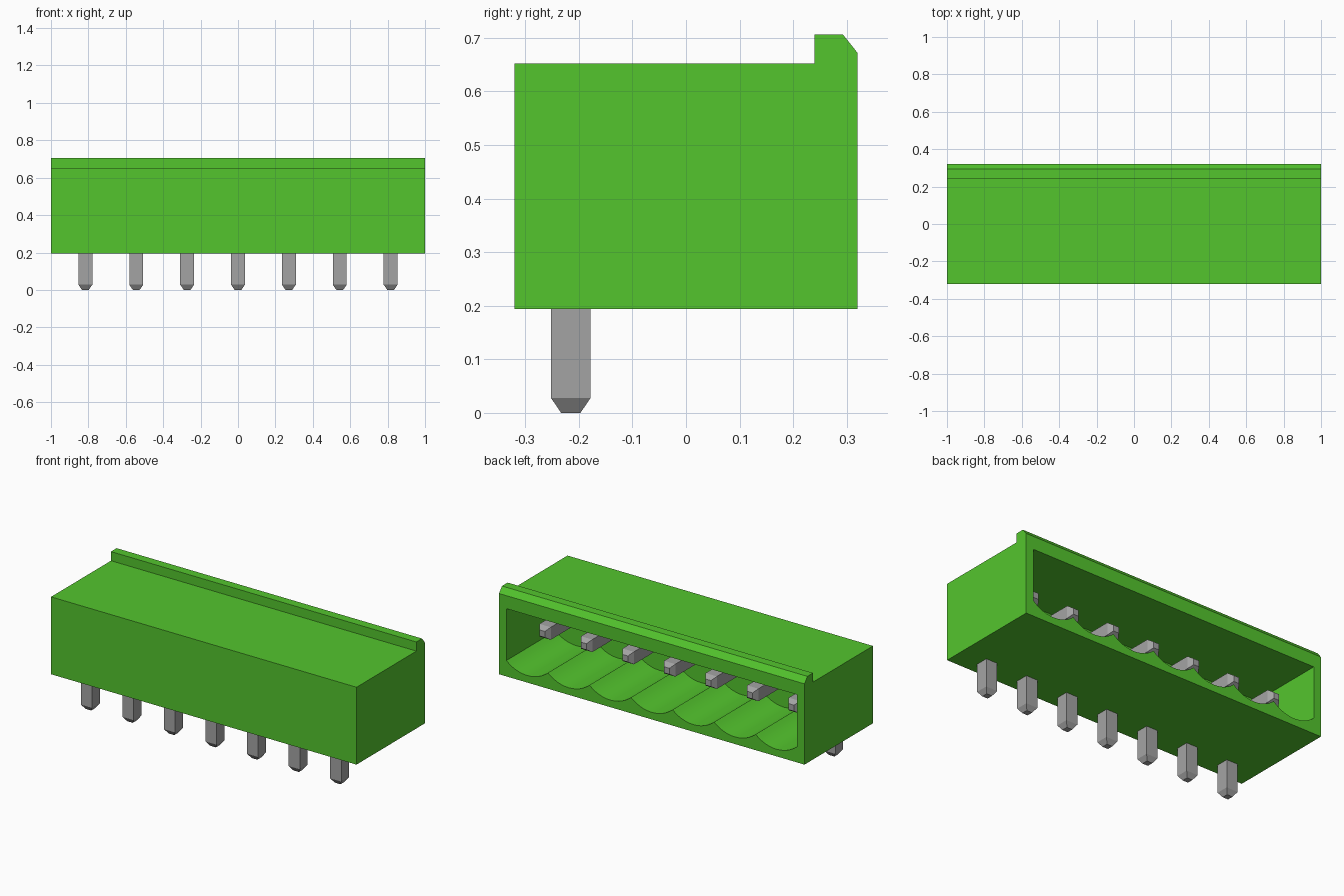
import bpy, bmesh, math
from mathutils import Vector

if "Cube" in bpy.data.objects:
    bpy.data.objects.remove(bpy.data.objects["Cube"], do_unlink=True)

PITCH, COUNT = 0.272, 7
PIN_Y, PIN_Z, HALF = -0.215, 0.43, 0.037
PIN_X = [(i - (COUNT - 1) / 2) * PITCH for i in range(COUNT)]


def material(name, color):
    m = bpy.data.materials.new(name)
    m.use_nodes = True
    m.diffuse_color = color
    m.node_tree.nodes["Principled BSDF"].inputs["Base Color"].default_value = color
    return m


def make_object(name, bm, mat):
    bmesh.ops.recalc_face_normals(bm, faces=bm.faces)
    mesh = bpy.data.meshes.new(name)
    bm.to_mesh(mesh)
    bm.free()
    mesh.materials.append(mat)
    obj = bpy.data.objects.new(name, mesh)
    bpy.context.collection.objects.link(obj)
    return obj


def extrude_profile(name, points, offset, mat):
    bm = bmesh.new()
    face = bm.faces.new([bm.verts.new(p) for p in points])
    new = bmesh.ops.extrude_face_region(bm, geom=[face])["geom"]
    bmesh.ops.translate(bm, vec=offset,
                        verts=[v for v in new if isinstance(v, bmesh.types.BMVert)])
    return make_object(name, bm, mat)


green = material("green plastic", (0.088, 0.56, 0.027, 1))
grey = material("grey metal", (0.37, 0.37, 0.37, 1))

# Housing: side profile with a chamfered lip along the back
side = [(-0.32, 0.194), (0.32, 0.194), (0.32, 0.672), (0.293, 0.706),
        (0.24, 0.706), (0.24, 0.652), (-0.32, 0.652)]
housing = extrude_profile("housing", [(-1, y, z) for y, z in side], (2, 0, 0), green)

# Socket opening with one scalloped groove under each pin
EDGE_Z, GROOVE_DEPTH, TOP_Z, STEPS = 0.288, 0.052, 0.595, 12
half = PITCH / 2
radius = (half ** 2 + GROOVE_DEPTH ** 2) / (2 * GROOVE_DEPTH)
sweep = math.asin(half / radius)
outline = [(PIN_X[0] - half, EDGE_Z)]
for x in PIN_X:
    for s in range(1, STEPS + 1):
        a = sweep * (2 * s / STEPS - 1)
        outline.append((x + radius * math.sin(a),
                        EDGE_Z - GROOVE_DEPTH + radius * (1 - math.cos(a))))
outline += [(PIN_X[-1] + half, TOP_Z), (PIN_X[0] - half, TOP_Z)]
cutter = extrude_profile("socket_cutter", [(x, -0.14, z) for x, z in outline],
                         (0, 0.6, 0), green)
cutter.hide_render = True

bpy.context.view_layer.objects.active = housing
housing.select_set(True)
cut = housing.modifiers.new("socket", "BOOLEAN")
cut.operation, cut.solver, cut.object = "DIFFERENCE", "EXACT", cutter
bpy.ops.object.modifier_apply(modifier=cut.name)
bpy.data.objects.remove(cutter, do_unlink=True)
bpy.ops.object.shade_smooth_by_angle(angle=math.radians(30))

# Bent square pins with tapered ends: centre y, z, half width, ring normal side
TIP = 0.018
path = [(PIN_Y, 0, TIP, Vector((0, 1, 0))),
        (PIN_Y, 0.028, HALF, Vector((0, 1, 0))),
        (PIN_Y, PIN_Z, HALF, Vector((0, 1, -1))),
        (0.152, PIN_Z, HALF, Vector((0, 0, -1))),
        (0.18, PIN_Z, TIP, Vector((0, 0, -1)))]
for number, x in enumerate(PIN_X, 1):
    bm = bmesh.new()
    rings = []
    for y, z, h, across in path:
        c = Vector((x, y, z))
        rings.append([bm.verts.new(c + Vector((i * h, 0, 0)) + across * (j * h))
                      for i, j in ((-1, -1), (1, -1), (1, 1), (-1, 1))])
    for a, b in zip(rings, rings[1:]):
        for k in range(4):
            n = (k + 1) % 4
            bm.faces.new((a[k], a[n], b[n], b[k]))
    bm.faces.new(rings[0])
    bm.faces.new(rings[-1])
    make_object(f"pin_{number}", bm, grey)
